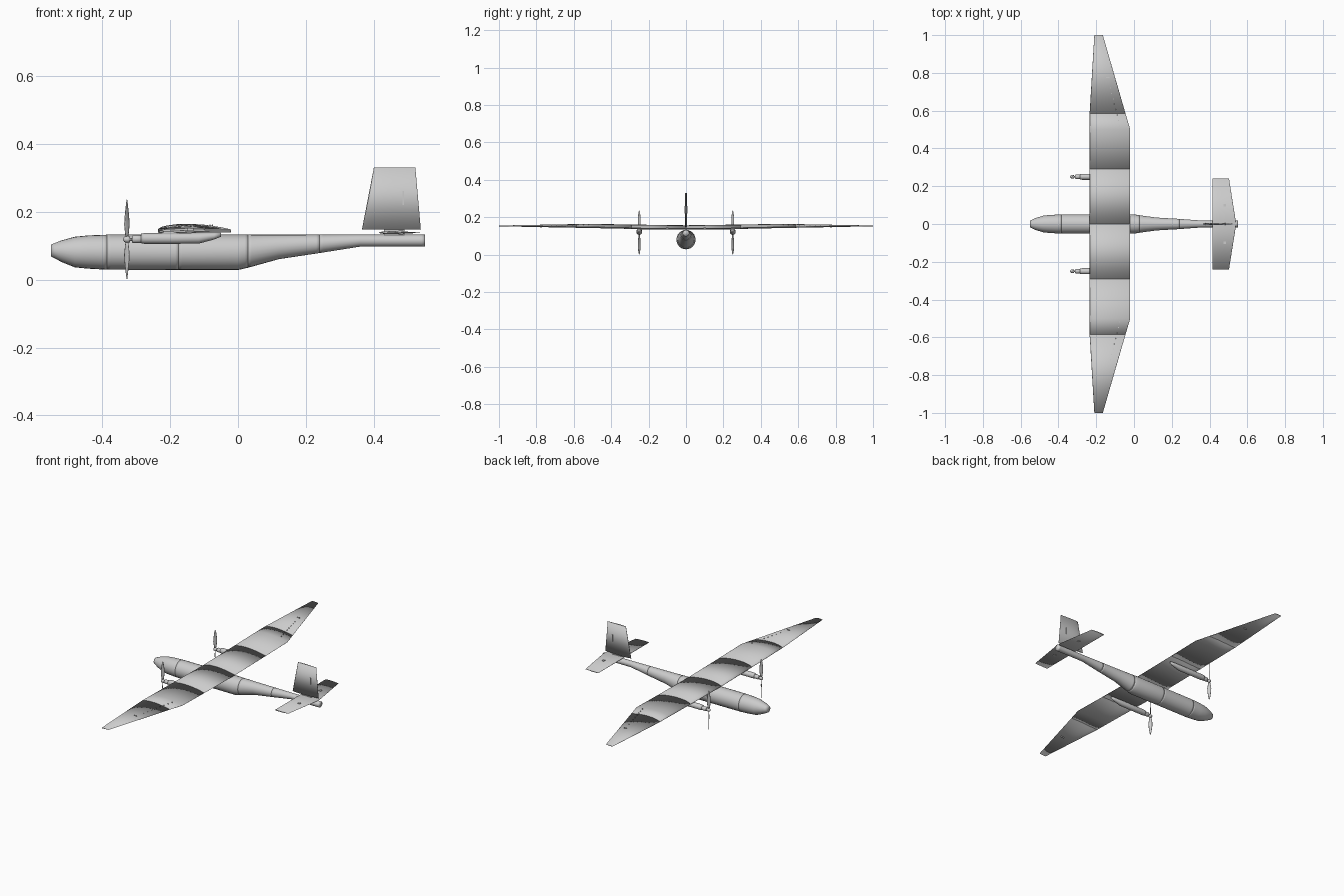
import bpy, bmesh
from math import sin, cos, pi, sqrt, radians
from mathutils import Vector

cube = bpy.data.objects.get("Cube")
if cube:
    bpy.data.objects.remove(cube)

grey = bpy.data.materials.new("light_grey")
grey.use_nodes = True
COLOUR = (0.6, 0.6, 0.6, 1)
grey.diffuse_color = COLOUR
grey.node_tree.nodes["Principled BSDF"].inputs["Base Color"].default_value = COLOUR


def loft(name, rings):
    """Skin a closed solid through rings of equal length."""
    bm = bmesh.new()
    loops = [[bm.verts.new(p) for p in ring] for ring in rings]
    n = len(loops[0])
    for a, b in zip(loops, loops[1:]):
        for i in range(n):
            j = (i + 1) % n
            bm.faces.new((a[i], a[j], b[j], b[i]))
    bm.faces.new(loops[0])
    bm.faces.new(loops[-1])
    bmesh.ops.recalc_face_normals(bm, faces=bm.faces)
    for f in bm.faces:
        f.smooth = True
    mesh = bpy.data.meshes.new(name)
    bm.to_mesh(mesh)
    bm.free()
    mesh.materials.append(grey)
    obj = bpy.data.objects.new(name, mesh)
    bpy.context.collection.objects.link(obj)
    return obj


def circle(x, y, z, ry, rz, n=24):
    return [Vector((x, y + ry * cos(2 * pi * i / n), z + rz * sin(2 * pi * i / n)))
            for i in range(n)]


def airfoil(lead, trail, thick, camber=0.0, n=12):
    """Outline (x, height) running over the top and back underneath."""
    chord = trail - lead
    xs = [(1 - cos(pi * i / n)) / 2 for i in range(n + 1)]

    def half(t):
        return 5 * thick * (0.2969 * sqrt(t) - 0.126 * t - 0.3516 * t**2
                            + 0.2843 * t**3 - 0.1015 * t**4)

    def mid(t):
        return 4 * camber * t * (1 - t)
    top = [(lead + chord * t, chord * (mid(t) + half(t))) for t in xs]
    low = [(lead + chord * t, chord * (mid(t) - half(t))) for t in xs[1:]]
    return top + low[::-1]


def wing_ring(y, lead, trail, z, thick, camber=0.0):
    return [Vector((x, y, z + h)) for x, h in airfoil(lead, trail, thick, camber)]


def block(name, centre, size):
    c, s = Vector(centre), Vector(size) / 2
    corners = ((-1, -1), (1, -1), (1, 1), (-1, 1))
    obj = loft(name, [[c + Vector((s.x * a, s.y * b, s.z * k)) for a, b in corners]
                      for k in (-1, 1)])
    for f in obj.data.polygons:
        f.use_smooth = False
    return obj


# Fuselage outline: x, bottom, top, half width
body = [(-0.55, 0.068, 0.103, 0.018), (-0.52, 0.052, 0.115, 0.032),
        (-0.48, 0.036, 0.126, 0.044), (-0.44, 0.032, 0.13, 0.048),
        (-0.385, 0.029, 0.132, 0.051), (0.0, 0.028, 0.132, 0.051),
        (0.03, 0.035, 0.132, 0.046), (0.12, 0.06, 0.132, 0.034),
        (0.24, 0.078, 0.132, 0.027), (0.36, 0.097, 0.132, 0.018),
        (0.55, 0.097, 0.132, 0.018)]


def body_ring(x):
    for a, b in zip(body, body[1:]):
        if a[0] <= x <= b[0]:
            t = (x - a[0]) / (b[0] - a[0])
            low, top, w = (a[i] + (b[i] - a[i]) * t for i in (1, 2, 3))
            return circle(x, 0, (low + top) / 2, w, (top - low) / 2)


# Fuselage in separate moulded sections
seams = [-0.55, -0.385, -0.175, 0.03, 0.24, 0.55]
parts = ["nose", "front_fuselage", "mid_fuselage", "rear_fuselage", "tail_boom"]
for name, a, b in zip(parts, seams, seams[1:]):
    inner = [s[0] for s in body if a + 0.01 < s[0] < b - 0.01]
    stations = [a, a + 0.01] + inner + [b - 0.01, b]
    loft(name, [body_ring(x) for x in stations])

# Wing panels: y, leading edge, trailing edge, z, thickness
root = (0.0, -0.235, -0.02, 0.139, 0.1)
joint = (0.292, -0.235, -0.02, 0.143, 0.1)
kink = (0.5, -0.235, -0.02, 0.147, 0.095)
outer = (0.585, -0.235, -0.045, 0.148, 0.095)
tip = (1.0, -0.21, -0.165, 0.152, 0.09)
for side, word in ((1, "left"), (-1, "right")):
    for part, stations in (("inner", (root, joint)), ("middle", (joint, kink, outer)),
                           ("outer", (outer, tip))):
        loft(f"{word}_{part}_wing",
             [wing_ring(side * s[0], *s[1:], camber=0.035) for s in stations])

    # Aileron hinges and control horn
    for i in range(8):
        t = i / 7
        block(f"{word}_aileron_hinge", (-0.075 - 0.05 * t, side * (0.52 + 0.2 * t), 0.155),
              (0.003, 0.005, 0.014 - 0.005 * t))
    block(f"{word}_aileron_horn", (-0.14, side * 0.775, 0.152), (0.018, 0.004, 0.018))

    # Engine nacelle and motor
    y = side * 0.25
    loft(f"{word}_nacelle", [circle(x, y, z, r, h, 16) for x, z, r, h in (
        (-0.285, 0.121, 0.014, 0.014), (-0.275, 0.121, 0.016, 0.016),
        (-0.2, 0.121, 0.016, 0.016), (-0.115, 0.122, 0.016, 0.016),
        (-0.07, 0.128, 0.011, 0.01), (-0.05, 0.132, 0.005, 0.006))])
    loft(f"{word}_motor", [circle(x, y, 0.119, r, r, 16) for x, r in (
        (-0.312, 0.009), (-0.309, 0.012), (-0.287, 0.012), (-0.284, 0.01))])
    loft(f"{word}_spinner", [circle(x, y, 0.118, r, r, 16) for x, r in (
        (-0.338, 0.003), (-0.334, 0.008), (-0.325, 0.01), (-0.318, 0.009),
        (-0.317, 0.004), (-0.308, 0.004))])

    # Two-bladed propeller with twist
    for up, end in ((1, "upper"), (-1, "lower")):
        rings = []
        for r, width, twist in ((0.004, 0.004, 60), (0.02, 0.007, 55), (0.045, 0.011, 48),
                                (0.07, 0.01, 40), (0.1, 0.006, 32), (0.117, 0.002, 28)):
            a = radians(twist)
            ring = []
            for i in range(10):
                u, v = width * cos(pi * i / 5), 0.14 * width * sin(pi * i / 5)
                ring.append(Vector((-0.327 + u * sin(a) + v * cos(a),
                                    y + up * (u * cos(a) - v * sin(a)), 0.118 + up * r)))
            rings.append(ring)
        loft(f"{word}_{end}_propeller_blade", rings)

    # Elevator horn
    block(f"{word}_elevator_horn", (0.48, side * 0.1, 0.139), (0.014, 0.014, 0.012))

# Tailplane in one piece
loft("tailplane", [wing_ring(y, 0.415, trail, 0.138, 0.07) for y, trail in (
    (-0.24, 0.503), (-0.02, 0.538), (0.02, 0.538), (0.24, 0.503))])

# Tail fin with rudder horn and mounting post
loft("tail_fin", [[Vector((x, h, z)) for x, h in airfoil(lead, trail, 0.07)]
                  for lead, trail, z in ((0.365, 0.538, 0.148), (0.4, 0.522, 0.33))])
block("rudder_horn", (0.486, 0, 0.24), (0.004, 0.014, 0.04))
block("fin_mount", (0.46, 0, 0.14), (0.06, 0.006, 0.02))
